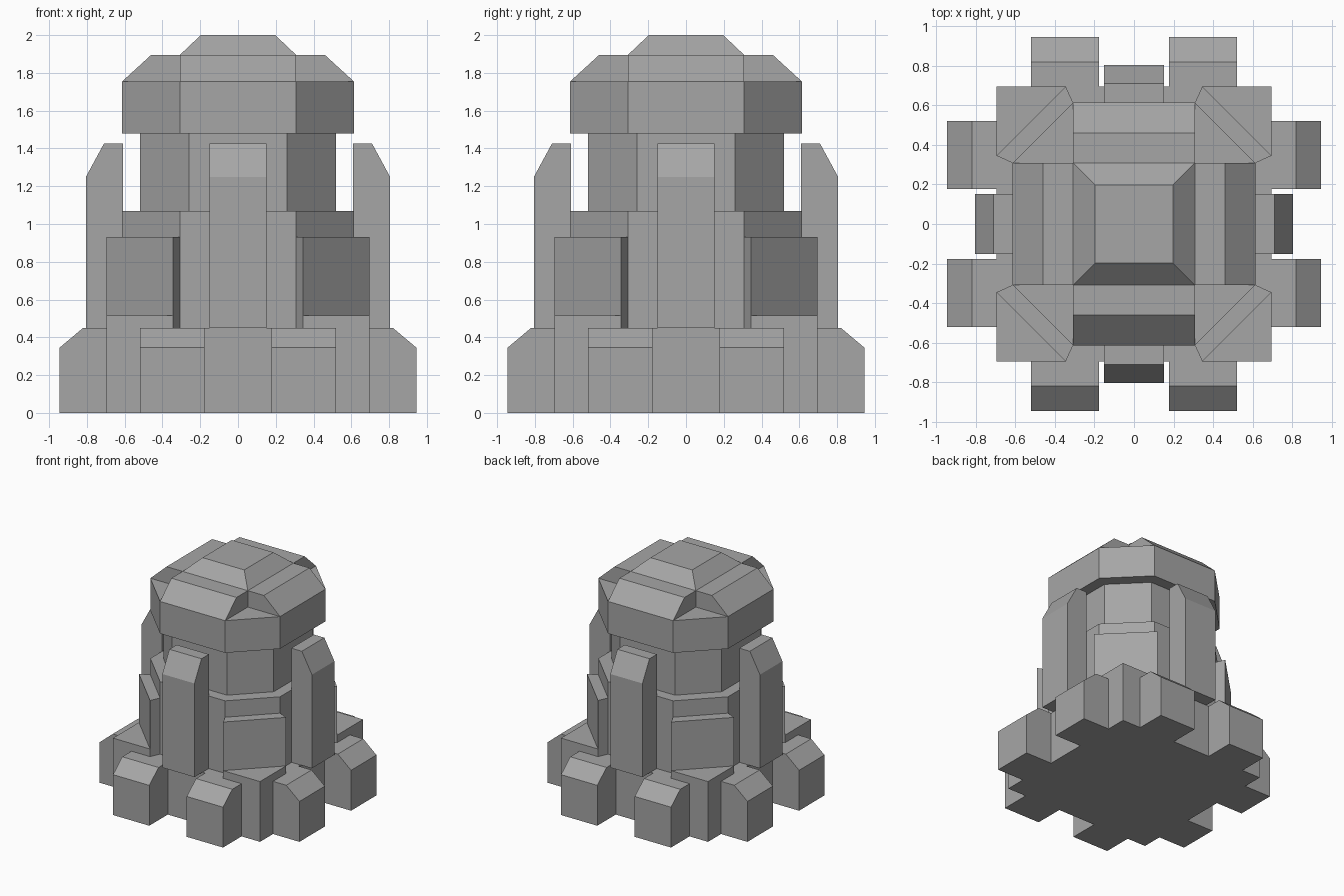
import bpy
import bmesh
from mathutils import Matrix, Vector
from math import pi

cube = bpy.data.objects.get("Cube")
if cube:
    bpy.data.objects.remove(cube, do_unlink=True)

# Single stone colour
GREY = (0.38, 0.38, 0.38, 1.0)
stone = bpy.data.materials.new("stone grey")
stone.use_nodes = True
stone.diffuse_color = GREY
stone.node_tree.nodes["Principled BSDF"].inputs["Base Color"].default_value = GREY


def prism(name, outline, offset, turn=0):
    """Extrude a planar outline by an offset, then turn it about z in quarter steps."""
    bm = bmesh.new()
    base = bm.faces.new([bm.verts.new(p) for p in outline])
    top = bmesh.ops.extrude_face_region(bm, geom=[base], use_keep_orig=True)
    moved = [v for v in top["geom"] if isinstance(v, bmesh.types.BMVert)]
    bmesh.ops.translate(bm, verts=moved, vec=Vector(offset))
    bmesh.ops.rotate(bm, verts=bm.verts, cent=(0, 0, 0), matrix=Matrix.Rotation(turn * pi / 2, 3, 'Z'))
    bmesh.ops.recalc_face_normals(bm, faces=bm.faces)
    mesh = bpy.data.meshes.new(name)
    bm.to_mesh(mesh)
    bm.free()
    mesh.materials.append(stone)
    obj = bpy.data.objects.new(name, mesh)
    bpy.context.collection.objects.link(obj)
    return obj


def upright(name, plan, z0, z1, turn=0):
    return prism(name, [(x, y, z0) for x, y in plan], (0, 0, z1 - z0), turn)


def side_profile(name, profile, x0, x1, turn=0):
    """Profile in y and z, extruded along x."""
    return prism(name, [(x0, y, z) for y, z in profile], (x1 - x0, 0, 0), turn)


def octagon(r, h):
    return [(h, -r), (r, -h), (r, h), (h, r), (-h, r), (-r, h), (-r, -h), (-h, -r)]


def square(r):
    return [(r, -r), (r, r), (-r, r), (-r, -r)]


# Central tower
upright("base", square(0.695), 0, 0.45)
upright("body", octagon(0.613, 0.308), 0.45, 1.07)
upright("neck", octagon(0.52, 0.26), 1.07, 1.48)
upright("head", octagon(0.613, 0.308), 1.48, 1.755)

# Crossed roof ridges with sloping ends
roof = [(-0.613, 1.755), (-0.46, 1.895), (0.46, 1.895), (0.613, 1.755)]
for turn in range(2):
    side_profile(f"roof_ridge_{turn + 1}", roof, -0.308, 0.308, turn)

# Tapered cap
cap = upright("roof_cap", square(0.308), 1.895, 2.0)
for v in cap.data.vertices:
    if v.co.z > 1.95:
        v.co.x *= 0.64
        v.co.y *= 0.64

# Parts repeated on the four sides and corners
pier = [(-0.61, 0.45), (-0.805, 0.45), (-0.805, 1.25), (-0.71, 1.425), (-0.61, 1.425)]
buttress = [(-0.6, 0), (-0.945, 0), (-0.945, 0.345), (-0.82, 0.45), (-0.6, 0.45)]
panel = [(0.308, -0.613), (0.345, -0.695), (0.695, -0.345), (0.613, -0.308)]
corner = [(0.345, -0.695), (0.695, -0.695), (0.695, -0.345)]
for turn in range(4):
    n = turn + 1
    side_profile(f"pier_{n}", pier, -0.152, 0.152, turn)
    side_profile(f"buttress_a_{n}", buttress, -0.52, -0.177, turn)
    side_profile(f"buttress_b_{n}", buttress, 0.177, 0.52, turn)
    upright(f"corner_panel_{n}", panel, 0.45, 0.93, turn)
    upright(f"corner_block_{n}", corner, 0.45, 0.515, turn)
